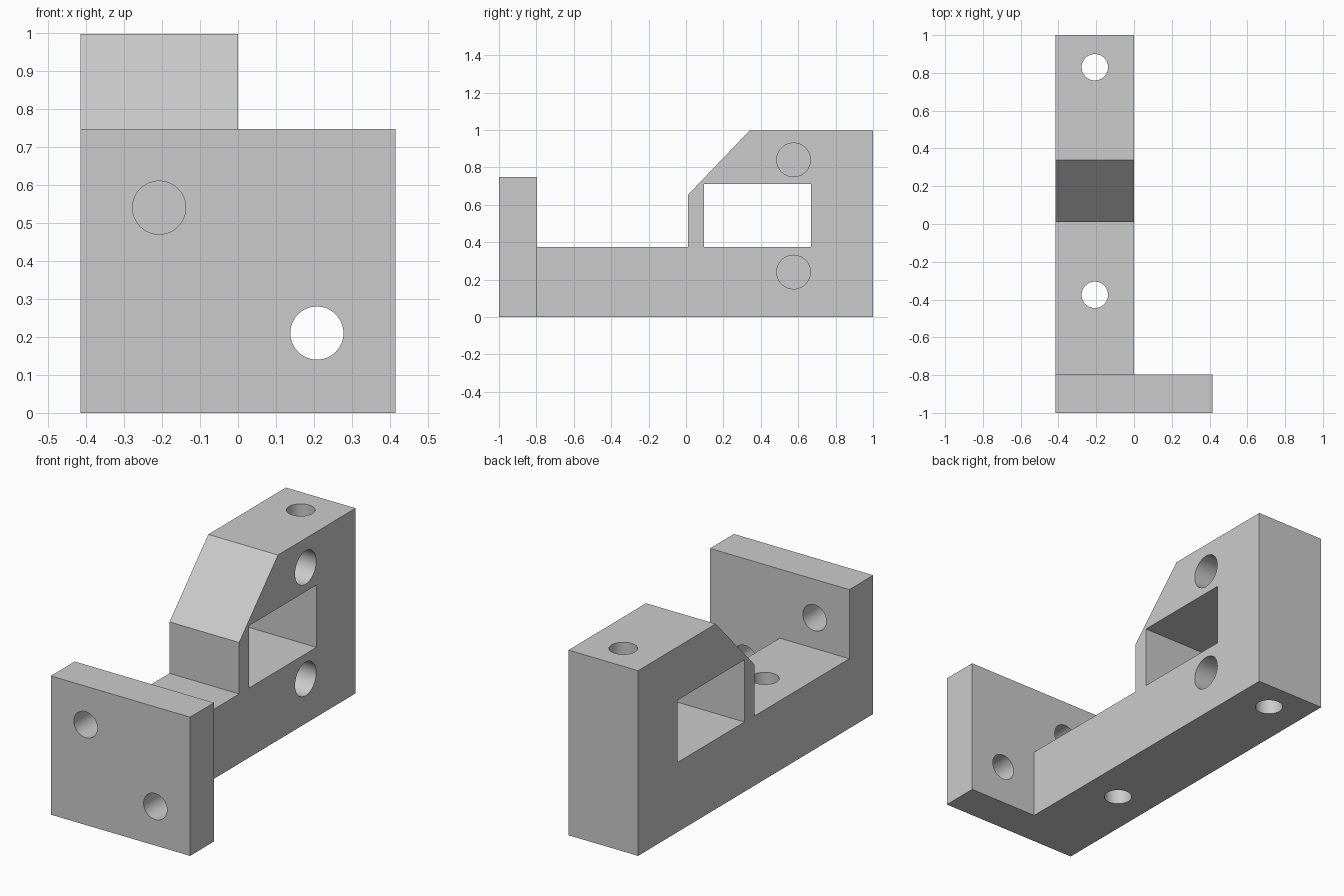
import bpy, bmesh, math
from mathutils import Matrix, Vector

if "Cube" in bpy.data.objects:
    bpy.data.objects.remove(bpy.data.objects["Cube"], do_unlink=True)

grey = bpy.data.materials.new("plain_grey")
grey.use_nodes = True
colour = (0.6, 0.6, 0.6, 1)
grey.diffuse_color = colour
grey.node_tree.nodes["Principled BSDF"].inputs["Base Color"].default_value = colour

HALF = 0.415      # half the bracket width
HOLE = 0.07       # radius of the bolt holes
BLIND = 0.09      # radius of the blind side holes
MID = -HALF / 2   # centre line of the arm


def add_object(name, bm):
    bmesh.ops.recalc_face_normals(bm, faces=bm.faces)
    mesh = bpy.data.meshes.new(name)
    bm.to_mesh(mesh)
    bm.free()
    mesh.materials.append(grey)
    obj = bpy.data.objects.new(name, mesh)
    bpy.context.collection.objects.link(obj)
    return obj


def prism(name, profile, x0, x1):
    """Extrude a (y, z) outline along x."""
    bm = bmesh.new()
    face = bm.faces.new([bm.verts.new((x0, y, z)) for y, z in profile])
    moved = bmesh.ops.extrude_face_region(bm, geom=[face])["geom"]
    bmesh.ops.translate(bm, vec=(x1 - x0, 0, 0),
                        verts=[v for v in moved if isinstance(v, bmesh.types.BMVert)])
    return add_object(name, bm)


def box(name, x0, x1, y0, y1, z0, z1):
    return prism(name, [(y0, z0), (y1, z0), (y1, z1), (y0, z1)], x0, x1)


def cylinder(name, centre, axis, radius, length):
    bm = bmesh.new()
    turn = Vector((0, 0, 1)).rotation_difference(Vector(axis)).to_matrix().to_4x4()
    bmesh.ops.create_cone(bm, cap_ends=True, segments=48, radius1=radius, radius2=radius,
                          depth=length, matrix=Matrix.Translation(centre) @ turn)
    return add_object(name, bm)


def combine(target, other, operation):
    other.hide_render = True
    mod = target.modifiers.new(operation.lower(), "BOOLEAN")
    mod.operation, mod.solver, mod.object = operation, "EXACT", other
    bpy.context.view_layer.objects.active = target
    bpy.ops.object.modifier_apply(modifier=mod.name)
    bpy.data.objects.remove(other, do_unlink=True)


# Arm with raised, chamfered block at the back
bracket = prism("bracket", [(-1, 0), (1, 0), (1, 0.997), (0.34, 0.997), (0.01, 0.652),
                            (0.01, 0.375), (-0.9, 0.375), (-1, 0.375)], -HALF, 0)

# Front mounting plate
combine(bracket, box("plate", -HALF, HALF, -1, -0.797, 0, 0.747), "UNION")

# Window through the block
combine(bracket, box("window", -1, 1, 0.095, 0.667, 0.375, 0.71), "DIFFERENCE")

# Vertical bolt holes
for y in (0.83, -0.375):
    combine(bracket, cylinder("bolt_hole", (MID, y, 0.5), (0, 0, 1), HOLE, 2), "DIFFERENCE")

# Plate bolt holes, kept clear of the block
for x, z in ((MID, 0.54), (-MID, 0.21)):
    combine(bracket, cylinder("plate_hole", (x, -0.9, z), (0, 1, 0), HOLE, 0.4), "DIFFERENCE")

# Blind holes in the left side of the block
for z in (0.24, 0.84):
    combine(bracket, cylinder("blind_hole", (0, 0.575, z), (1, 0, 0), BLIND, 0.5), "DIFFERENCE")

# Merge flat faces, then shade the hole walls smooth
bm = bmesh.new()
bm.from_mesh(bracket.data)
bmesh.ops.remove_doubles(bm, verts=bm.verts, dist=0.0001)
bmesh.ops.dissolve_limit(bm, angle_limit=math.radians(1), verts=bm.verts, edges=bm.edges)
bm.to_mesh(bracket.data)
bm.free()
bpy.ops.object.select_all(action="DESELECT")
bracket.select_set(True)
bpy.context.view_layer.objects.active = bracket
bpy.ops.object.shade_smooth_by_angle(angle=math.radians(30))
